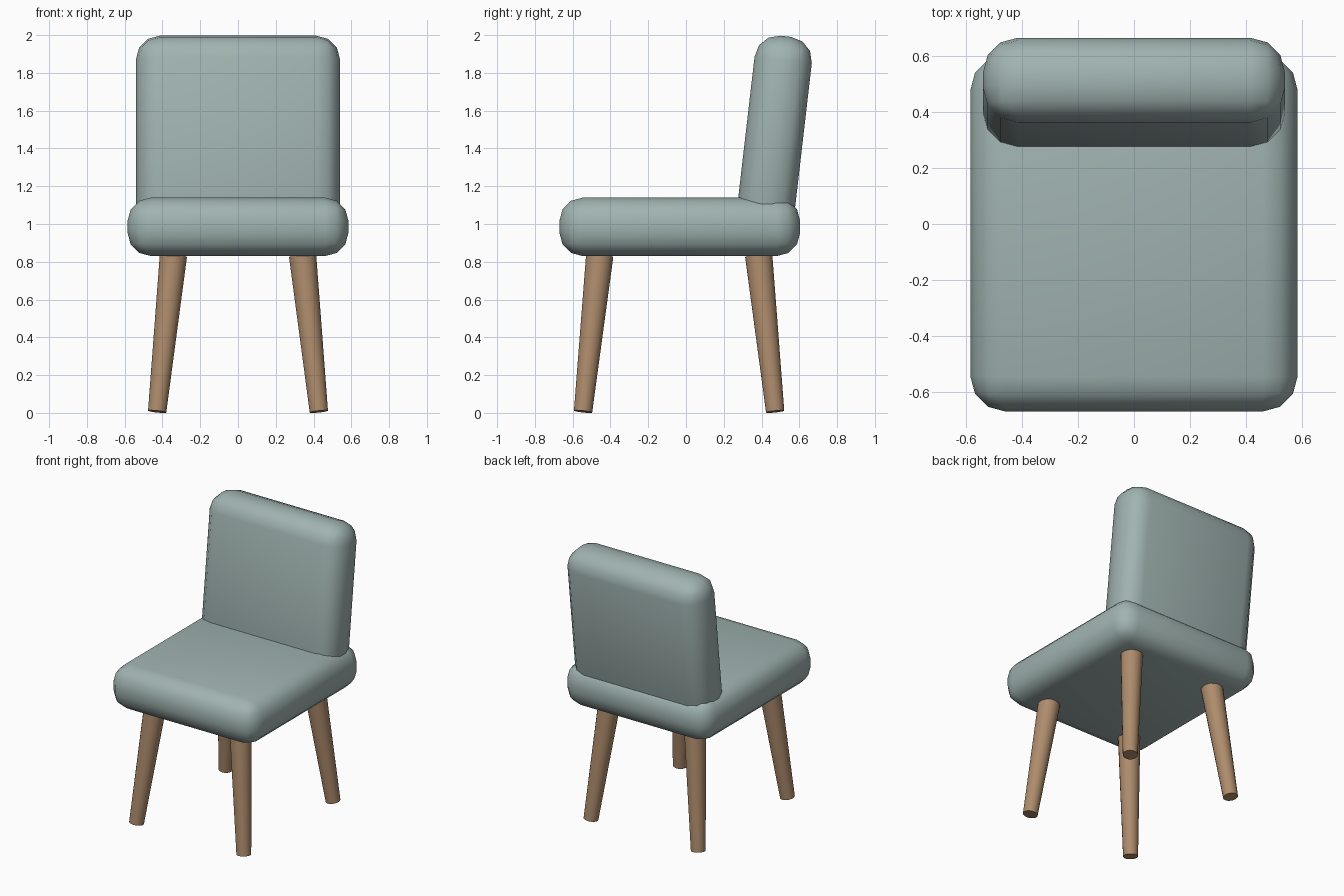
import bpy
import bmesh
from math import radians
from mathutils import Matrix, Vector

cube = bpy.data.objects.get("Cube")
if cube:
    bpy.data.objects.remove(cube, do_unlink=True)


def make_material(name, colour):
    mat = bpy.data.materials.new(name)
    mat.use_nodes = True
    mat.diffuse_color = colour
    mat.node_tree.nodes["Principled BSDF"].inputs["Base Color"].default_value = colour
    return mat


fabric = make_material("grey_green_fabric", (0.35, 0.45, 0.435, 1))
wood = make_material("light_wood", (0.42, 0.26, 0.15, 1))


def finish(bm, name, mat):
    mesh = bpy.data.meshes.new(name)
    bm.to_mesh(mesh)
    bm.free()
    obj = bpy.data.objects.new(name, mesh)
    bpy.context.collection.objects.link(obj)
    mesh.materials.append(mat)
    bpy.ops.object.select_all(action="DESELECT")
    obj.select_set(True)
    bpy.context.view_layer.objects.active = obj
    bpy.ops.object.shade_smooth_by_angle(angle=radians(50))
    return obj


def cushion(name, size, centre, tilt=0.0):
    """Box with rounded edges, leaning back by tilt degrees."""
    bm = bmesh.new()
    bmesh.ops.create_cube(bm, size=1)
    bmesh.ops.scale(bm, vec=size, verts=bm.verts)
    bmesh.ops.bevel(bm, geom=bm.edges[:], offset=0.125, segments=3,
                    profile=0.5, affect="EDGES")
    obj = finish(bm, name, fabric)
    obj.location = centre
    obj.rotation_euler.x = -radians(tilt)


def leg(name, top, bottom):
    """Tapered round leg whose ends are square to its splayed axis."""
    top, bottom = Vector(top), Vector(bottom)
    axis = top - bottom
    place = (Matrix.Translation((top + bottom) / 2)
             @ axis.to_track_quat("Z", "Y").to_matrix().to_4x4())
    bm = bmesh.new()
    bmesh.ops.create_cone(bm, cap_ends=True, segments=20, radius1=0.049,
                          radius2=0.073, depth=axis.length, matrix=place)
    finish(bm, name, wood)


# Upholstery
cushion("seat", (1.17, 1.275, 0.31), (0, -0.033, 0.985))
cushion("backrest", (1.08, 0.305, 1.06), (0, 0.468, 1.467), tilt=6.6)

# Splayed legs
for side, sx in (("left", 1), ("right", -1)):
    leg("front_leg_" + side, (0.342 * sx, -0.457, 0.832), (0.428 * sx, -0.545, 0.007))
    leg("back_leg_" + side, (0.342 * sx, 0.385, 0.832), (0.428 * sx, 0.472, 0.007))
